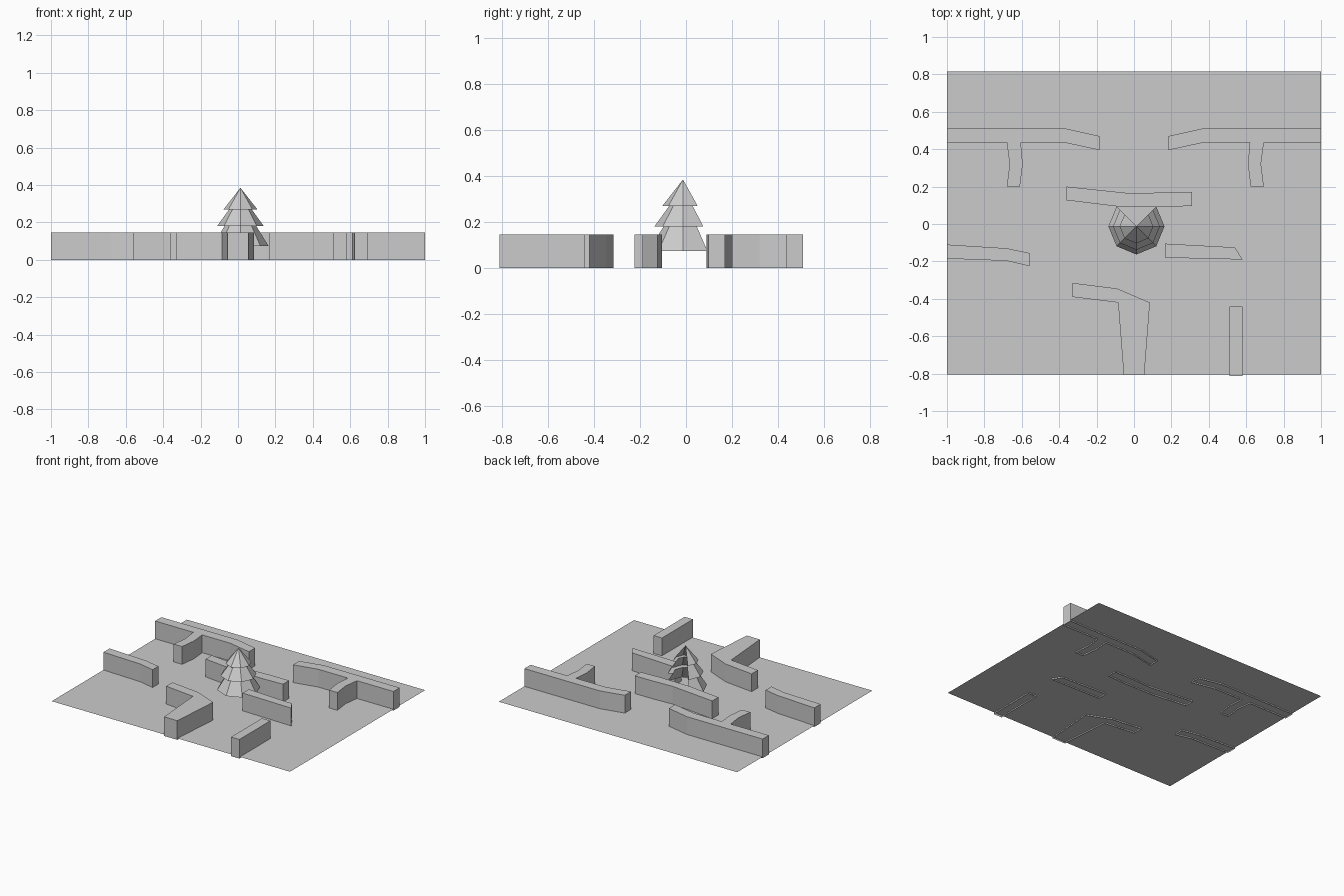
import bpy, bmesh
from math import cos, sin, radians

if "Cube" in bpy.data.objects:
    bpy.data.objects.remove(bpy.data.objects["Cube"])

WALL_TOP = 0.145


def finish(name, bm, fix_normals=True):
    if fix_normals:
        bmesh.ops.recalc_face_normals(bm, faces=bm.faces[:])
    mesh = bpy.data.meshes.new(name)
    bm.to_mesh(mesh)
    bm.free()
    obj = bpy.data.objects.new(name, mesh)
    bpy.context.collection.objects.link(obj)
    return obj


def wall(name, outline):
    """Footprint (clockwise) raised to a wall with a top and an open bottom."""
    bm = bmesh.new()
    low = [bm.verts.new((x, y, 0)) for x, y in outline]
    high = [bm.verts.new((x, y, WALL_TOP)) for x, y in outline]
    cap = bm.faces.new(high)
    n = len(outline)
    for i in range(n):
        j = (i + 1) % n
        bm.faces.new((low[j], low[i], high[i], high[j]))
    cap.normal_update()
    if cap.normal.z < 0:
        bmesh.ops.reverse_faces(bm, faces=bm.faces[:])
    bmesh.ops.triangulate(bm, faces=[cap])
    bmesh.ops.dissolve_limit(bm, angle_limit=0.01, verts=bm.verts[:], edges=bm.edges[:])
    return finish(name, bm, False)


def back_wall(name, side, shift):
    """Long back wall with a short curved branch towards the front."""
    s = shift
    pts = [(-1, .51), (-.365, .51), (-.185, .47), (-.185, .395), (-.37, .435),
           (-.605 - s, .435), (-.595 - s, .32), (-.61 - s, .2), (-.68 - s, .2),
           (-.665 - s, .32), (-.68 - s, .435), (-1, .435)]
    return wall(name, [(-side * x, y) for x, y in pts])


# Ground sheet, slightly above the wall bottoms
bm = bmesh.new()
bm.faces.new([bm.verts.new((x, y, 0.01)) for x, y in
              ((-1, -.805), (1, -.805), (1, .815), (-1, .815))])
finish("ground_sheet", bm, False)

# Walls
back_wall("back_left_wall", -1, 0)
back_wall("back_right_wall", 1, .014)
wall("centre_wall", [(-.36, .2), (0, .162), (.17, .17), (.31, .17), (.31, .097),
                     (.15, .09), (-.09, .094), (-.36, .127)])
wall("left_wall", [(-1, -.11), (-.68, -.13), (-.56, -.155), (-.56, -.225),
                   (-.68, -.197), (-1, -.185)])
wall("right_wall", [(.165, -.105), (.54, -.125), (.58, -.19), (.165, -.18)])
wall("front_wall", [(-.33, -.315), (-.09, -.345), (.085, -.42), (.055, -.807),
                    (-.055, -.807), (-.085, -.42), (-.33, -.39)])
wall("front_right_wall", [(.51, -.44), (.58, -.44), (.58, -.812), (.51, -.812)])

# Hollow tree: three eight-sided tiers, open on the two back faces
profile = [(.09, .27), (.06, .27), (.125, .18), (.085, .18), (.15, .075)]
cx, cy = .013, -.013
bm = bmesh.new()
apex = bm.verts.new((cx, cy, .385))
columns = []
for i in range(7):
    a = radians(135 + 45 * i)
    columns.append([bm.verts.new((cx + r * cos(a), cy + r * sin(a), z)) for r, z in profile])
for a, b in zip(columns, columns[1:]):
    bm.faces.new((apex, a[0], b[0]))
    for k in range(len(profile) - 1):
        bm.faces.new((a[k], a[k + 1], b[k + 1], b[k]))
finish("tree", bm, False)
